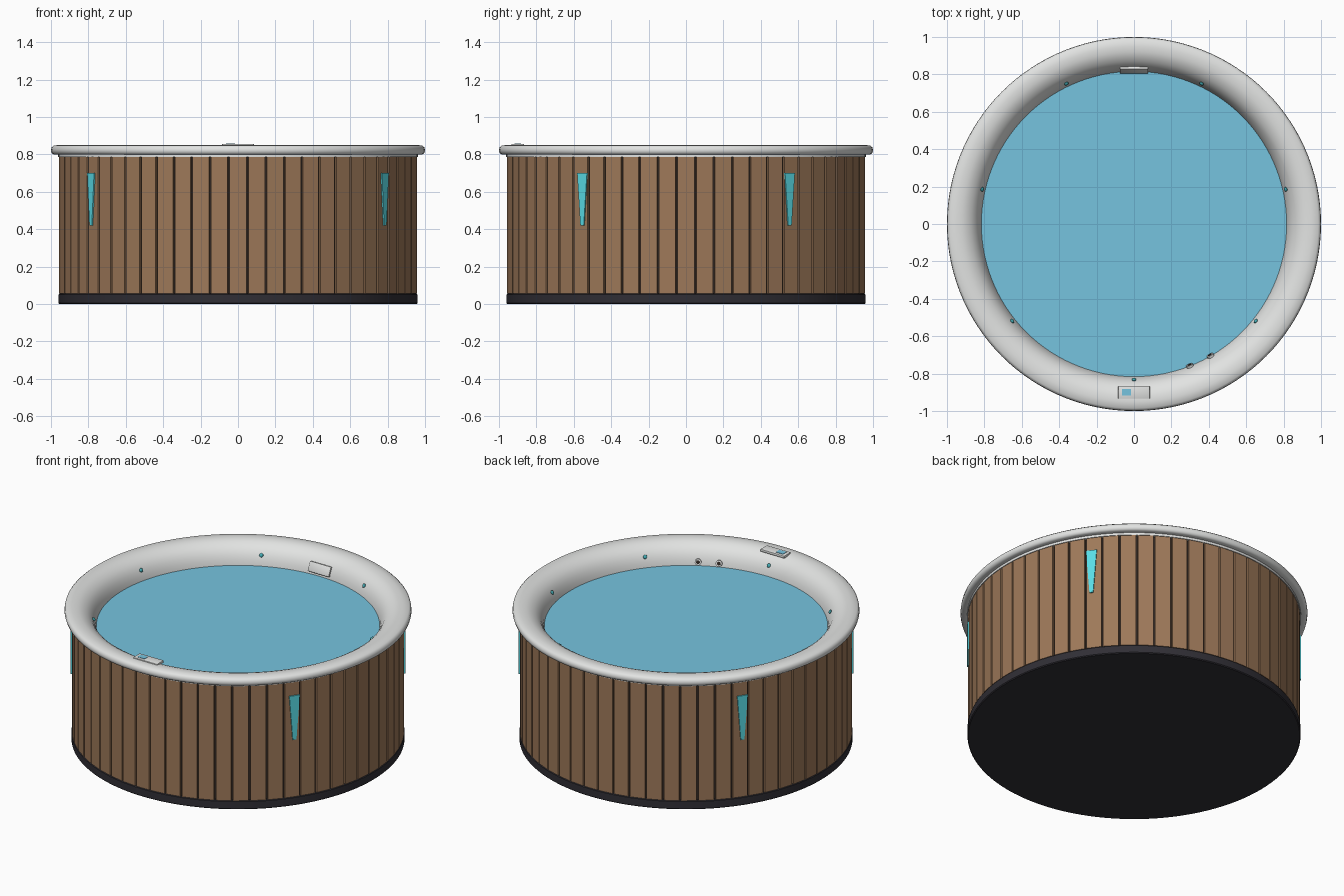
import bpy, bmesh
from math import sin, cos, pi, radians
from mathutils import Matrix, Vector

cube = bpy.data.objects.get("Cube")
if cube:
    bpy.data.objects.remove(cube)


def material(name, r, g, b, rough=0.5):
    m = bpy.data.materials.new(name)
    m.use_nodes = True
    m.diffuse_color = (r, g, b, 1)
    bsdf = m.node_tree.nodes["Principled BSDF"]
    bsdf.inputs["Base Color"].default_value = (r, g, b, 1)
    bsdf.inputs["Roughness"].default_value = rough
    return m


ACRYLIC = material("pale grey acrylic", 0.76, 0.77, 0.76)
WOOD = material("warm brown wood", 0.34, 0.19, 0.10)
GAP = material("dark brown gap", 0.03, 0.02, 0.016)
BASE = material("charcoal base", 0.03, 0.028, 0.036)
WATER = material("blue water", 0.18, 0.55, 0.74)
LIGHT = material("turquoise light", 0.10, 0.72, 0.80)
JET = material("teal jet", 0.06, 0.42, 0.47)


def finish(name, bm, mat, smooth=None):
    bmesh.ops.recalc_face_normals(bm, faces=bm.faces)
    me = bpy.data.meshes.new(name)
    bm.to_mesh(me)
    bm.free()
    me.materials.append(mat)
    if smooth:
        me.shade_smooth()
        me.set_sharp_from_angle(angle=radians(smooth))
    ob = bpy.data.objects.new(name, me)
    bpy.context.collection.objects.link(ob)
    return ob


def lathe(name, profile, mat, steps=120, smooth=40):
    """Spin a (radius, height) profile around the vertical axis."""
    bm = bmesh.new()
    verts = [bm.verts.new((0, -r, z)) for r, z in profile]
    edges = [bm.edges.new(p) for p in zip(verts, verts[1:])]
    bmesh.ops.spin(bm, geom=verts + edges, cent=(0, 0, 0), axis=(0, 0, 1),
                   angle=2 * pi, steps=steps)
    bmesh.ops.remove_doubles(bm, verts=bm.verts, dist=0.0002)
    return finish(name, bm, mat, smooth)


def place(ob, angle, radius, z, tilt=0):
    """Put an object around the tub; angle 0 is the front, local -y is outward."""
    ob.location = (radius * sin(angle), -radius * cos(angle), z)
    ob.rotation_euler = (tilt, 0, angle)
    return ob


def prism(name, outline, depth, mat):
    """Extrude an (x, z) outline along y."""
    bm = bmesh.new()
    face = bm.faces.new([bm.verts.new((x, -depth / 2, z)) for x, z in outline])
    out = bmesh.ops.extrude_face_region(bm, geom=[face])
    moved = [v for v in out["geom"] if isinstance(v, bmesh.types.BMVert)]
    bmesh.ops.translate(bm, verts=moved, vec=(0, depth, 0))
    return finish(name, bm, mat)


def box(name, sx, sy, sz, mat, bevel=0):
    bm = bmesh.new()
    bmesh.ops.create_cube(bm, size=1)
    bmesh.ops.scale(bm, vec=(sx, sy, sz), verts=bm.verts)
    if bevel:
        bmesh.ops.bevel(bm, geom=bm.edges[:], offset=bevel, segments=2,
                        affect='EDGES', profile=0.5)
    return finish(name, bm, mat, 40 if bevel else None)


def disc(name, radius, depth, mat):
    """Short cylinder whose axis runs along y."""
    bm = bmesh.new()
    bmesh.ops.create_cone(bm, cap_ends=True, segments=20, radius1=radius, radius2=radius,
                          depth=depth, matrix=Matrix.Rotation(pi / 2, 4, 'X'))
    return finish(name, bm, mat, 40)


# Base tray and the dark drum behind the planks
lathe("base_tray", [(0, 0), (0.955, 0), (0.96, 0.005), (0.96, 0.05), (0.955, 0.055), (0, 0.055)], BASE)
lathe("inner_drum", [(0.944, 0.05), (0.944, 0.8)], GAP)

# Wooden planks around the wall
PLANKS = 60
bm = bmesh.new()
for i in range(PLANKS):
    turn = Matrix.Rotation(2 * pi * i / PLANKS, 4, 'Z')
    size = Matrix.Diagonal((0.089, 0.016, 0.733, 1))
    bmesh.ops.create_cube(bm, size=1, matrix=turn @ Matrix.Translation((0, -0.949, 0.4215)) @ size)
finish("wall_planks", bm, WOOD)

# Acrylic shell: lip, rolled rim, inner wall and floor
lathe("tub_shell", [
    (0.944, 0.785), (0.962, 0.785), (0.962, 0.80), (0.985, 0.799), (0.996, 0.806), (1.0, 0.82),
    (0.997, 0.837), (0.985, 0.847), (0.95, 0.851), (0.92, 0.849), (0.895, 0.841),
    (0.87, 0.826), (0.85, 0.807), (0.835, 0.783), (0.823, 0.755), (0.815, 0.72),
    (0.80, 0.6), (0.76, 0.3), (0.70, 0.25), (0, 0.25)], ACRYLIC, smooth=50)

# Water surface
lathe("water", [(0, 0.725), (0.818, 0.725)], WATER)

# Tapered light strips on the wall
for i, sign_turn in enumerate((54.8, -54.8, 180 - 54.8, 180 + 54.8)):
    strip = prism(f"light_strip_{i + 1}",
                  [(-0.032, 0.14), (0.032, 0.14), (0.011, -0.14), (-0.011, -0.14)], 0.009, LIGHT)
    place(strip, radians(sign_turn), 0.960, 0.56)

# Small jets around the inner wall
for i in range(7):
    bm = bmesh.new()
    bmesh.ops.create_uvsphere(bm, u_segments=16, v_segments=10, radius=0.012)
    bmesh.ops.scale(bm, vec=(1, 0.6, 1), verts=bm.verts)
    place(finish(f"jet_{i + 1}", bm, JET, 60), 2 * pi * i / 7, 0.832, 0.787, 0.5)

# Two round inlets near the water line
for i, angle in enumerate((21.5, 30.1)):
    a = radians(angle)
    place(disc(f"inlet_ring_{i + 1}", 0.019, 0.016, ACRYLIC), a, 0.817, 0.748, 0.3)
    place(disc(f"inlet_hole_{i + 1}", 0.011, 0.018, GAP), a, 0.816, 0.748, 0.3)

# Skimmer cover at the back
place(box("skimmer_cover", 0.15, 0.018, 0.06, ACRYLIC, 0.004), pi, 0.824, 0.768, 0.42)
place(box("skimmer_slot", 0.13, 0.008, 0.007, GAP), pi, 0.812, 0.742, 0.42)

# Control panel with screen on the front rim
panel = box("control_panel", 0.17, 0.068, 0.016, ACRYLIC, 0.004)
panel.location = (0, -0.9, 0.848)
screen = box("control_screen", 0.05, 0.036, 0.004, WATER)
screen.location = (-0.04, -0.9, 0.856)
